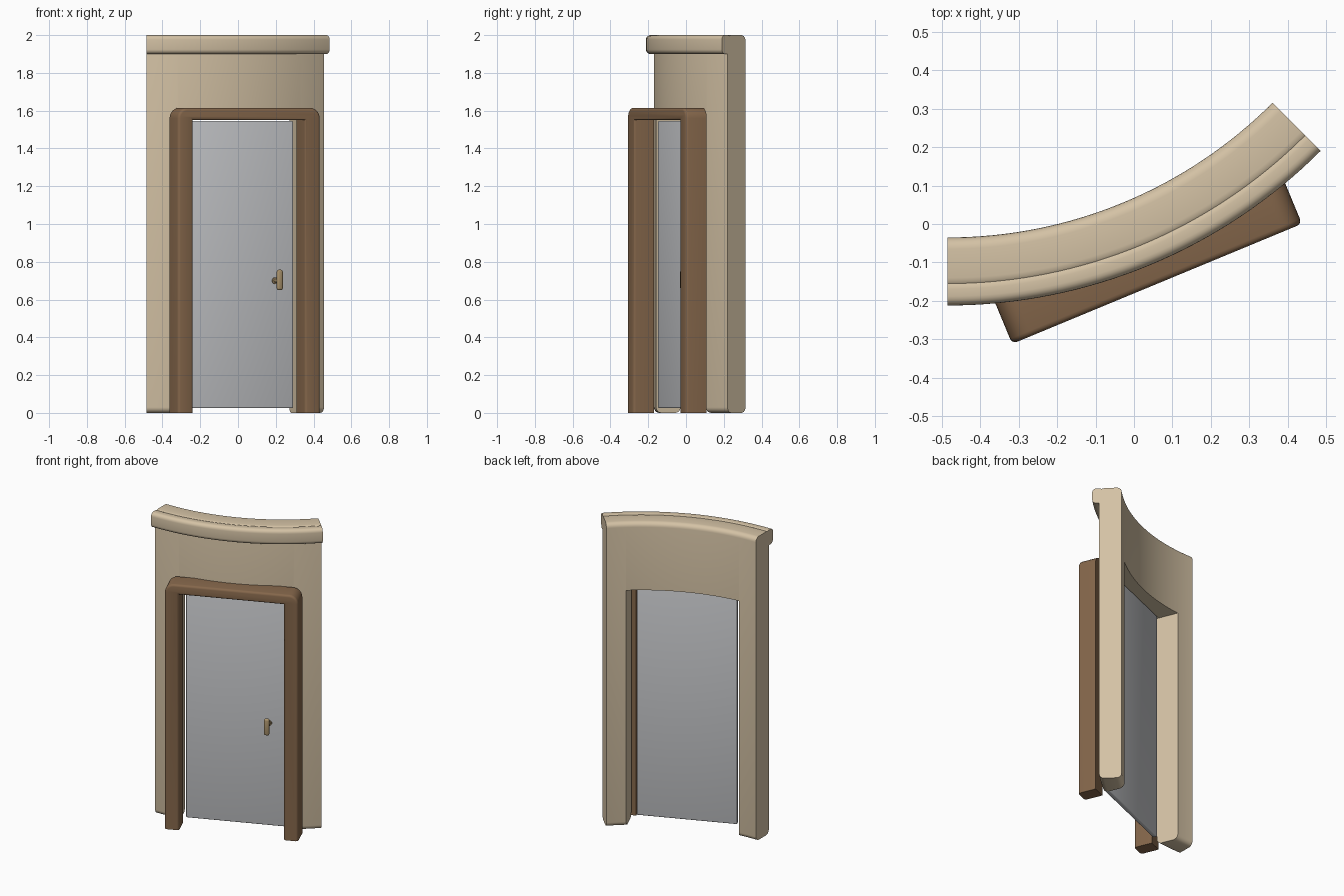
import bpy, bmesh, math
from mathutils import Matrix, Vector

if "Cube" in bpy.data.objects:
    bpy.data.objects.remove(bpy.data.objects["Cube"])

# Everything is built around the arc centre, facing -y, then turned as a whole
PLACE = Matrix.Translation((-0.485, 1.16, 0)) @ Matrix.Rotation(math.radians(22.5), 4, 'Z')
HALF_ARC = math.radians(22.5)


def material(name, rgb):
    m = bpy.data.materials.new(name)
    m.diffuse_color = (*rgb, 1)
    m.use_nodes = True
    m.node_tree.nodes["Principled BSDF"].inputs["Base Color"].default_value = m.diffuse_color
    return m


STONE = material("sandstone", (0.658, 0.539, 0.375))
WOOD = material("brown_wood", (0.235, 0.135, 0.070))
GREY = material("door_grey", (0.57, 0.58, 0.60))
BRASS = material("dull_brass", (0.40, 0.29, 0.15))


def make_object(name, bm, mat):
    bmesh.ops.recalc_face_normals(bm, faces=bm.faces[:])
    me = bpy.data.meshes.new(name)
    bm.to_mesh(me)
    bm.free()
    me.materials.append(mat)
    ob = bpy.data.objects.new(name, me)
    bpy.context.collection.objects.link(ob)
    ob.matrix_world = PLACE
    return ob


def smooth(ob, angle=35):
    bpy.ops.object.select_all(action='DESELECT')
    ob.select_set(True)
    bpy.context.view_layer.objects.active = ob
    bpy.ops.object.shade_smooth_by_angle(angle=math.radians(angle))


def rounded_rect(x0, x1, z0, z1, r, n=5):
    pts = []
    corners = [(x1 - r, z1 - r), (x0 + r, z1 - r), (x0 + r, z0 + r), (x1 - r, z0 + r)]
    for i, (cx, cz) in enumerate(corners):
        for k in range(n + 1):
            a = math.pi / 2 * (i + k / n)
            pts.append((cx + r * math.cos(a), cz + r * math.sin(a)))
    return pts


def arc_sweep(name, profile, mat, steps=32):
    bm = bmesh.new()
    rings = []
    for i in range(steps + 1):
        a = -HALF_ARC + 2 * HALF_ARC * i / steps
        rings.append([bm.verts.new((r * math.sin(a), -r * math.cos(a), z)) for r, z in profile])
    n = len(profile)
    for a, b in zip(rings, rings[1:]):
        for j in range(n):
            bm.faces.new((a[j], a[(j + 1) % n], b[(j + 1) % n], b[j]))
    bm.faces.new(rings[0])
    bm.faces.new(rings[-1])
    return make_object(name, bm, mat)


def box(name, u0, u1, r0, r1, z0, z1, mat, bevel=0.0):
    bm = bmesh.new()
    size = Vector((u1 - u0, r1 - r0, z1 - z0))
    mid = Vector((u0 + u1, -(r0 + r1), z0 + z1)) / 2
    bmesh.ops.create_cube(bm, size=1, matrix=Matrix.Translation(mid) @ Matrix.Diagonal((*size, 1)))
    if bevel:
        bmesh.ops.bevel(bm, geom=bm.edges[:], offset=bevel, segments=3, profile=0.5, affect='EDGES')
    return make_object(name, bm, mat)


# Curved wall with a straight-sided doorway cut through it
wall = arc_sweep("curved_wall", rounded_rect(1.195, 1.33, 0, 2.0, 0.03), STONE)
cutter = box("doorway_cutter", -0.345, 0.345, 1.0, 1.5, -0.1, 1.555, STONE)
cutter.hide_render = True
cut = wall.modifiers.new("doorway", 'BOOLEAN')
cut.operation = 'DIFFERENCE'
cut.solver = 'EXACT'
cut.object = cutter
bpy.context.view_layer.objects.active = wall
bpy.ops.object.modifier_apply(modifier="doorway")
bpy.data.objects.remove(cutter)
smooth(wall)

# Rounded moulding along the outer top edge
smooth(arc_sweep("top_moulding", rounded_rect(1.305, 1.372, 1.9, 2.0, 0.024), STONE))

# Door surround: inverted U with rounded top corners
W, TOP, IN, R = 0.408, 1.615, 0.32, 0.055
outline = [(-IN, 0), (-W, 0)]
for sx, start in ((-1, 180), (1, 90)):
    for k in range(7):
        a = math.radians(start - 15 * k)
        outline.append((sx * (W - R) + R * math.cos(a), TOP - R + R * math.sin(a)))
outline += [(W, 0), (IN, 0), (IN, 1.55), (-IN, 1.55)]
bm = bmesh.new()
front = bm.faces.new([bm.verts.new((u, -1.424, z)) for u, z in outline])
ext = bmesh.ops.extrude_face_region(bm, geom=[front], use_keep_orig=True)
bmesh.ops.translate(bm, vec=(0, 0.118, 0), verts=[v for v in ext["geom"] if isinstance(v, bmesh.types.BMVert)])
# Soften the front edges above the floor
rim = [e for e in bm.edges if all(v.co.y < -1.42 for v in e.verts) and any(v.co.z > 0.01 for v in e.verts)]
bmesh.ops.bevel(bm, geom=rim, offset=0.014, segments=3, profile=0.5, affect='EDGES')
smooth(make_object("door_surround", bm, WOOD))

# Flat door leaf
smooth(box("door_leaf", -0.307, 0.307, 1.262, 1.29, 0.025, 1.545, GREY, 0.006))


# Handle: round rose, stem and upright grip
def rod(name, u, r0, r1, z, radius):
    bm = bmesh.new()
    m = Matrix.Translation((u, -(r0 + r1) / 2, z)) @ Matrix.Rotation(math.pi / 2, 4, 'X')
    bmesh.ops.create_cone(bm, cap_ends=True, segments=20, radius1=radius, radius2=radius,
                          depth=r1 - r0, matrix=m)
    smooth(make_object(name, bm, BRASS))


rod("handle_rose", 0.202, 1.288, 1.298, 0.70, 0.017)
rod("handle_stem", 0.202, 1.295, 1.352, 0.70, 0.010)
smooth(box("handle_grip", 0.186, 0.218, 1.345, 1.369, 0.65, 0.758, BRASS, 0.010))
